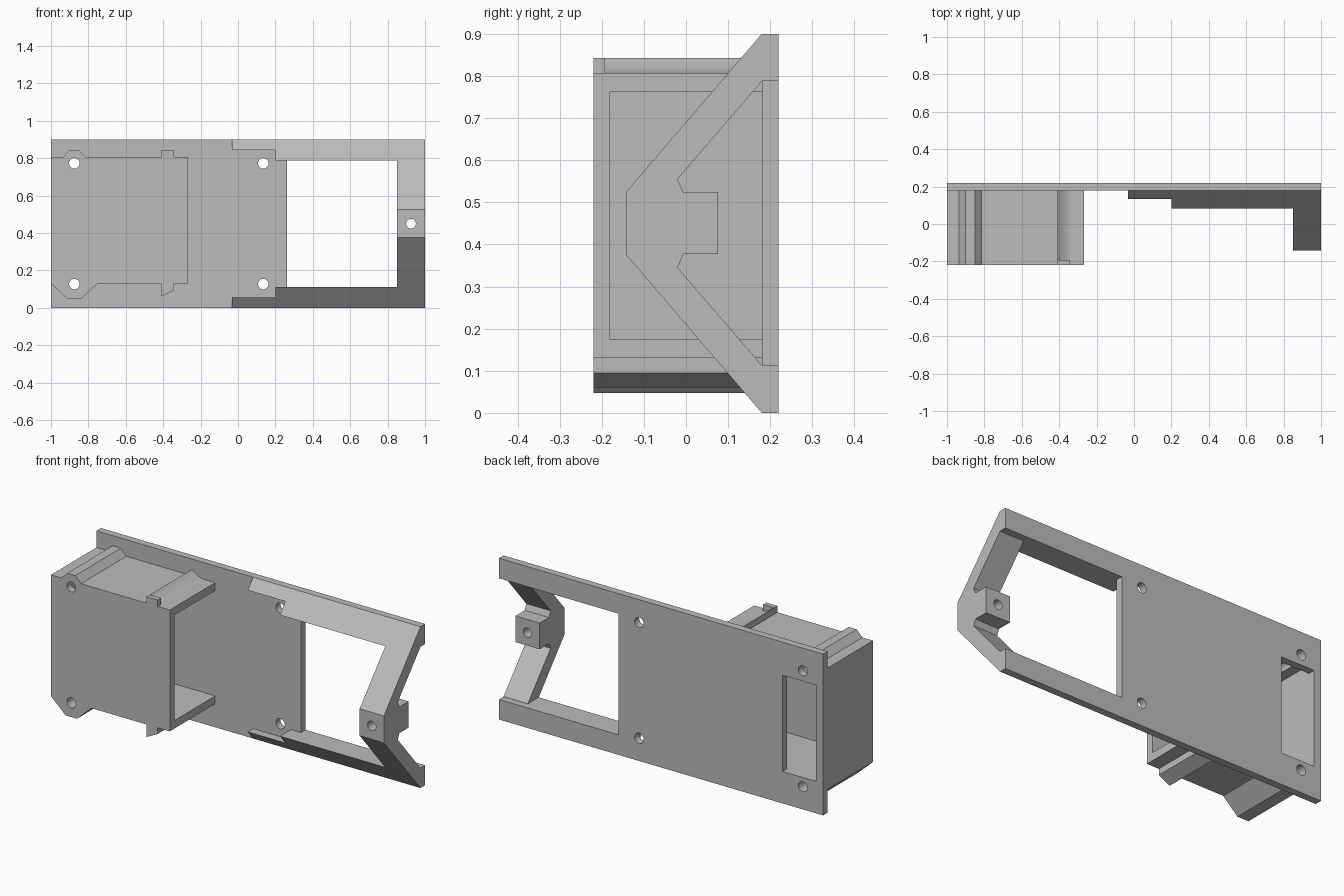
import bpy, bmesh, math
from mathutils import Vector

if "Cube" in bpy.data.objects:
    bpy.data.objects.remove(bpy.data.objects["Cube"])

grey = bpy.data.materials.new("matte_grey")
grey.diffuse_color = (0.5, 0.5, 0.5, 1)
grey.use_nodes = True
grey.node_tree.nodes["Principled BSDF"].inputs["Base Color"].default_value = grey.diffuse_color


def prism(name, profile, axis, lo, hi):
    """Extrude a profile: (x, z) points along y, or (y, z) points along x."""
    place = (lambda a, b, t: (a, t, b)) if axis == "y" else (lambda a, b, t: (t, a, b))
    bm = bmesh.new()
    face = bm.faces.new([bm.verts.new(place(a, b, lo)) for a, b in profile])
    ext = bmesh.ops.extrude_face_region(bm, geom=[face])
    step = Vector(place(0, 0, hi - lo))
    bmesh.ops.translate(bm, vec=step,
                        verts=[g for g in ext["geom"] if isinstance(g, bmesh.types.BMVert)])
    bmesh.ops.recalc_face_normals(bm, faces=bm.faces)
    mesh = bpy.data.meshes.new(name)
    bm.to_mesh(mesh)
    bm.free()
    mesh.materials.append(grey)
    ob = bpy.data.objects.new(name, mesh)
    bpy.context.collection.objects.link(ob)
    return ob


def rect(x0, x1, z0, z1):
    return [(x0, z0), (x1, z0), (x1, z1), (x0, z1)]


def circle(x, z, r, n=24):
    return [(x + r * math.cos(i * math.tau / n), z + r * math.sin(i * math.tau / n))
            for i in range(n)]


def combine(ob, other, operation):
    """Apply a boolean and remove the helper object."""
    mod = ob.modifiers.new("cut", "BOOLEAN")
    mod.object, mod.operation, mod.solver = other, operation, "EXACT"
    bpy.context.view_layer.objects.active = ob
    bpy.ops.object.modifier_apply(modifier=mod.name)
    bpy.data.objects.remove(other)


def cut(ob, profile, y0=-0.5, y1=0.5):
    combine(ob, prism("cutter", profile, "y", y0, y1), "DIFFERENCE")


# Back plate: fork shape, open at the right end, with a slot and screw holes
plate = prism("back_plate", [(-1, 0), (1, 0), (1, 0.112), (0.262, 0.112),
                             (0.262, 0.788), (1, 0.788), (1, 0.9), (-1, 0.9)],
              "y", 0.18, 0.22)
cut(plate, rect(-0.957, -0.75, 0.178, 0.715))
for x in (-0.875, 0.135):
    for z in (0.127, 0.773):
        cut(plate, circle(x, z, 0.028))

# Hollow housing: one outline with hooks and ridges, curved ramp behind a square front tab
bottom = [(-1, 0.13), (-0.91, 0.047), (-0.84, 0.047), (-0.75, 0.13), (-0.41, 0.13),
          (-0.41, 0.06), (-0.342, 0.095), (-0.342, 0.13), (-0.267, 0.13), (-0.267, 0.807)]
ridge = [(-0.41, 0.807), (-0.815, 0.807), (-0.85, 0.843), (-0.9, 0.843),
         (-0.935, 0.807), (-1, 0.807)]
tab = [(-0.342, 0.807), (-0.342, 0.843), (-0.41, 0.843)]
ramp = [(-0.342 - 0.068 * t, 0.807 + 0.036 * t ** 1.6) for t in (0, 0.25, 0.5, 0.75, 1)]
housing = prism("housing", bottom + ramp + ridge, "y", -0.192, 0.18)
combine(housing, prism("front_lip", bottom + tab + ridge, "y", -0.22, -0.192), "UNION")
cut(housing, rect(-0.957, 0, 0.175, 0.762), -0.18, 0.3)
for z in (0.127, 0.773):
    cut(housing, circle(-0.875, z, 0.028))

# V-shaped end bracket with a screw block in the middle
upper = [(0.18, 0.9), (-0.142, 0.525)]
inner = [(0.18, 0.787), (-0.02, 0.555), (-0.006, 0.523), (0.076, 0.523)]


def flip(points):
    return [(y, 0.9 - z) for y, z in points]


bracket = prism("end_bracket", upper + flip(upper)[::-1] + flip(inner) + inner[::-1],
                "x", 0.85, 1)
cut(bracket, circle(0.925, 0.45, 0.026))

# Sloped stiffening rails along both long edges
for side in ("top", "bottom"):
    for part, x0, x1, y, z in (("narrow", -0.033, 0.2, 0.133, 0.845),
                               ("wide", 0.2, 0.85, 0.084, 0.788)):
        tri = [(0.18, 0.9), (y, z), (0.18, z)]
        prism(f"{side}_rail_{part}", tri if side == "top" else flip(tri), "x", x0, x1)
